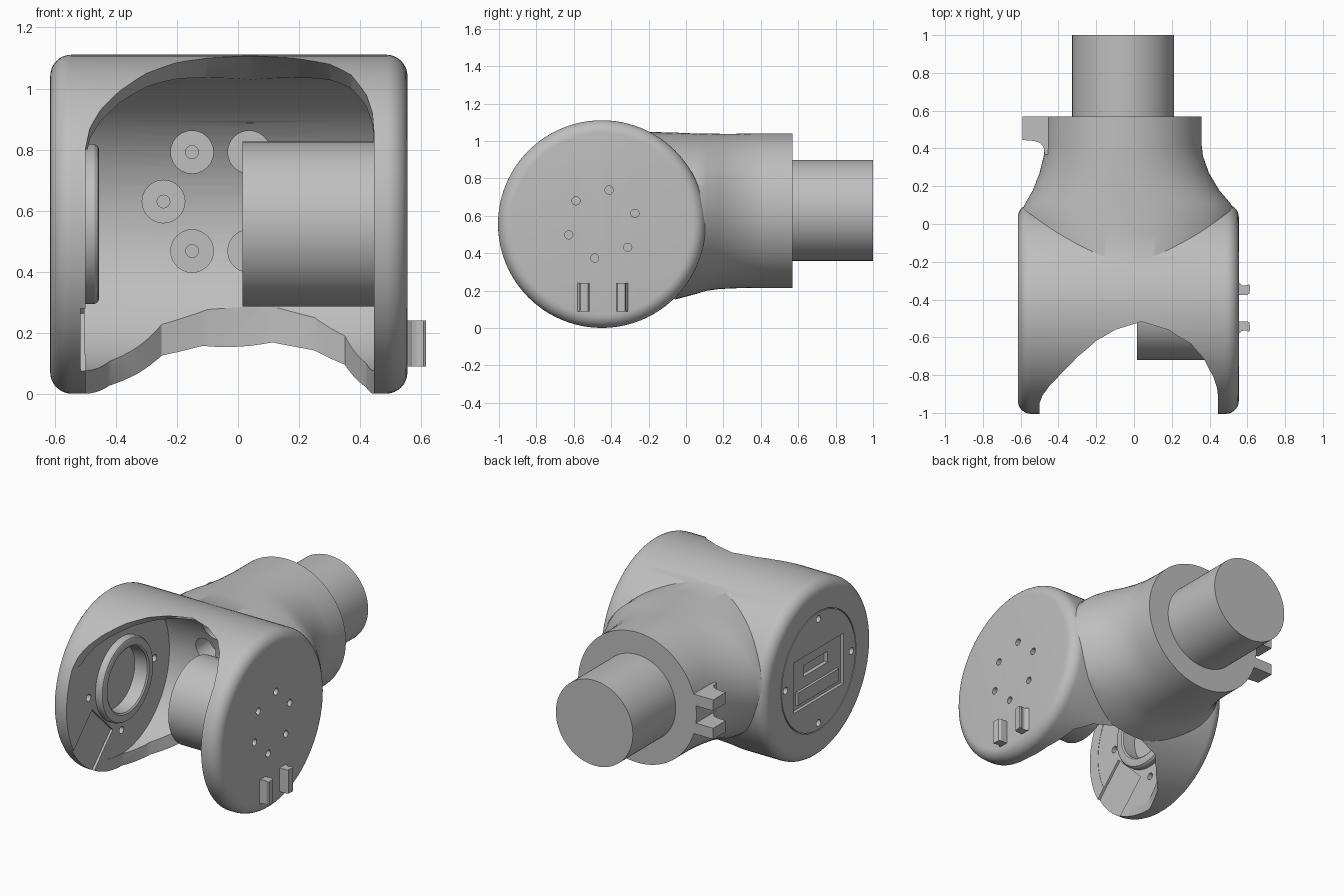
import bpy, bmesh, math
from mathutils import Vector

cube = bpy.data.objects.get("Cube")
if cube:
    bpy.data.objects.remove(cube, do_unlink=True)

grey = bpy.data.materials.new("light_grey")
grey.use_nodes = True
grey.diffuse_color = (0.52, 0.52, 0.52, 1)
grey.node_tree.nodes["Principled BSDF"].inputs["Base Color"].default_value = (0.52, 0.52, 0.52, 1)

DRUM_Y, DRUM_Z, DRUM_R = -0.45, 0.556, 0.555
NECK_X, NECK_Z = -0.057, 0.63
LEFT, RIGHT = -0.615, 0.555          # outer cheek faces
IN_L, IN_R = -0.5, 0.445             # inner cheek faces


def loft(name, rings, closed=False):
    """Skin a list of equal-length rings; closed joins the last ring to the first."""
    bm = bmesh.new()
    loops = [[bm.verts.new(p) for p in ring] for ring in rings]
    pairs = list(zip(loops, loops[1:])) + ([(loops[-1], loops[0])] if closed else [])
    for a, b in pairs:
        n = len(a)
        for i in range(n):
            j = (i + 1) % n
            bm.faces.new((a[i], a[j], b[j], b[i]))
    if not closed:
        caps = [bm.faces.new(loops[0]), bm.faces.new(loops[-1])]
        bmesh.ops.triangulate(bm, faces=caps)
    bmesh.ops.recalc_face_normals(bm, faces=bm.faces)
    mesh = bpy.data.meshes.new(name)
    bm.to_mesh(mesh)
    bm.free()
    mesh.materials.append(grey)
    obj = bpy.data.objects.new(name, mesh)
    bpy.context.collection.objects.link(obj)
    return obj


def ring_x(x, r, y=DRUM_Y, z=DRUM_Z, n=96):
    turn = [2 * math.pi * i / n for i in range(n)]
    return [(x, y + r * math.cos(a), z + r * math.sin(a)) for a in turn]


def ring_y(y, w, h, x=NECK_X, z=NECK_Z, n=96):
    turn = [2 * math.pi * i / n for i in range(n)]
    return [(x + w * math.cos(a), y, z + h * math.sin(a)) for a in turn]


def prism(name, points, axis, low, high):
    """Extrude a 2D outline along x, y or z."""
    def place(p, t):
        q = list(p)
        q.insert("xyz".index(axis), t)
        return q
    return loft(name, [[place(p, t) for p in points] for t in (low, high)])


def rect(a0, b0, a1, b1):
    return [(a0, b0), (a1, b0), (a1, b1), (a0, b1)]


def combine(target, tool, operation="DIFFERENCE"):
    mod = target.modifiers.new("combine", "BOOLEAN")
    mod.object, mod.operation, mod.solver = tool, operation, "EXACT"
    bpy.context.view_layer.objects.active = target
    bpy.ops.object.modifier_apply(modifier=mod.name)
    bpy.data.objects.remove(tool, do_unlink=True)


def smooth(obj):
    bpy.ops.object.select_all(action="DESELECT")
    obj.select_set(True)
    bpy.context.view_layer.objects.active = obj
    bpy.ops.object.shade_smooth_by_angle(angle=math.radians(30))


# Drum with rounded rims
fillet = 0.07
arc = [i * math.pi / 16 for i in range(9)]
profile = [(LEFT + fillet * (1 - math.sin(a)), DRUM_R - fillet * (1 - math.cos(a))) for a in reversed(arc)]
profile += [(RIGHT - fillet * (1 - math.sin(a)), DRUM_R - fillet * (1 - math.cos(a))) for a in arc]
housing = loft("housing", [ring_x(x, r) for x, r in profile])

# Flared neck running back from the drum: y, left x, right x, half height, centre z
stations = [(0.57, -0.472, 0.358, 0.413, 0.628), (0.42, -0.472, 0.358, 0.413, 0.628),
            (0.36, -0.478, 0.365, 0.413, 0.628), (0.27, -0.5, 0.397, 0.413, 0.626),
            (0.18, -0.535, 0.45, 0.415, 0.624), (0.11, -0.575, 0.51, 0.42, 0.62),
            (0.06, -0.6, 0.538, 0.428, 0.612), (-0.05, -0.605, 0.545, 0.445, 0.6),
            (-0.25, -0.58, 0.52, 0.47, 0.58)]
neck = loft("neck", [ring_y(y, (b - a) / 2, h, (a + b) / 2, z) for y, a, b, h, z in stations])
combine(housing, neck, "UNION")

# Round chamber between the cheeks
combine(housing, loft("chamber", [ring_x(IN_L - 0.002, 0.48), ring_x(IN_R + 0.002, 0.48)]))

# Lower swing opening
lower = [(IN_L, -1.2), (IN_L, -0.45), (-0.42, -0.28), (-0.33, -0.19), (-0.25, -0.1), (-0.1, -0.06),
         (0.1, -0.05), (0.25, -0.08), (0.35, -0.14), (0.42, -0.3), (IN_R, -0.45), (IN_R, -1.2)]
combine(housing, prism("lower_opening", lower, "z", -0.2, 0.8))

# Upper arched opening, swept inward and down
arch = [(IN_L, 0.7), (IN_L, 0.8), (-0.485, 0.87), (-0.45, 0.93), (-0.39, 0.99), (-0.3, 1.05), (-0.2, 1.085),
        (-0.1, 1.1), (0.04, 1.107), (0.18, 1.1), (0.3, 1.08), (0.37, 1.045), (0.42, 0.98),
        (0.44, 0.92), (IN_R, 0.86), (IN_R, 0.7)]
edge = [Vector((x, DRUM_Y - math.sqrt(DRUM_R ** 2 - (z - DRUM_Z) ** 2), z)) for x, z in arch]
sweep = Vector((0, 0.42, -0.22))
combine(housing, loft("upper_opening", [[p - sweep for p in edge], [p + sweep for p in edge]]))

# Bolt pockets in the back wall
for k in range(6):
    a = k * math.pi / 3
    x, z = NECK_X + 0.187 * math.cos(a), NECK_Z + 0.187 * math.sin(a)
    combine(housing, loft("pocket", [ring_y(y, 0.07, 0.07, x, z, 24) for y in (-0.2, 0.16)]))
    combine(housing, loft("bolt_hole", [ring_y(y, 0.021, 0.021, x, z, 16) for y in (0.1, 0.22)]))

# Six holes in the right cheek
for k in range(6):
    a = math.radians(78 + 60 * k)
    y, z = DRUM_Y + 0.186 * math.cos(a), DRUM_Z + 0.186 * math.sin(a)
    combine(housing, loft("cheek_hole", [ring_x(x, 0.022, y, z, 16) for x in (RIGHT - 0.05, RIGHT + 0.1)]))

# Four through holes in the left cheek
for k in range(4):
    a = k * math.pi / 2
    y, z = DRUM_Y + 0.33 * math.cos(a), DRUM_Z + 0.33 * math.sin(a)
    combine(housing, loft("through_hole", [ring_x(x, 0.022, y, z, 16) for x in (LEFT - 0.1, IN_L + 0.1)]))

# Fine circular groove and panel recess on the left cheek
groove = [ring_x(x, r) for x, r in ((LEFT - 0.02, 0.37), (LEFT + 0.01, 0.37), (LEFT + 0.01, 0.376), (LEFT - 0.02, 0.376))]
combine(housing, loft("groove", groove, closed=True))
combine(housing, prism("panel", rect(-0.7, 0.38, -0.2, 0.7), "x", LEFT - 0.1, LEFT + 0.02))
combine(housing, prism("window", rect(-0.57, 0.56, -0.33, 0.63), "x", LEFT - 0.1, LEFT + 0.045))

# Shallow bearing seat and diagonal channel on the inner left cheek
combine(housing, loft("seat", [ring_x(x, 0.2) for x in (IN_L - 0.05, IN_L + 0.1)]))
out, side = Vector((-0.707, -0.707)), Vector((0.707, -0.707))
hub = Vector((DRUM_Y, DRUM_Z))
channel = [hub + out * r + side * s for r, s in ((0.27, -0.145), (0.8, -0.145), (0.8, 0.145), (0.27, 0.145))]
combine(housing, prism("channel", channel, "x", IN_L - 0.016, IN_L + 0.1))
smooth(housing)

# Bar standing in the panel recess
smooth(prism("panel_bar", rect(-0.66, 0.41, -0.25, 0.49), "x", LEFT + 0.004, LEFT + 0.03))

# Bearing ring, inner spindle and rear shaft
lip = [(IN_L - 0.01, 0.2), (IN_L - 0.01, 0.262), (-0.47, 0.262), (-0.459, 0.255), (-0.455, 0.245), (-0.455, 0.21), (-0.462, 0.2)]
smooth(loft("bearing_ring", [ring_x(x, r) for x, r in lip], closed=True))
smooth(loft("spindle", [ring_x(0.015, 0.27), ring_x(IN_R + 0.02, 0.27)]))
smooth(loft("rear_shaft", [ring_y(0.55, 0.27, 0.27), ring_y(1.0, 0.27, 0.27)]))

# Pair of small hooks on the right cheek, with a flared foot
for y, s, side_name in ((-0.345, 1, "back"), (-0.545, -1, "front")):
    foot = [(0.54, -0.03), (0.6, -0.03), (0.612, -0.022), (0.615, 0.02), (0.608, 0.025),
            (0.585, 0.018), (0.57, 0.022), (0.56, 0.032), (0.54, 0.04)]
    smooth(prism(side_name + "_hook", [(x, y + s * v) for x, v in foot], "z", 0.09, 0.24))

# Pair of clamp lugs beside the neck flange
for dz, level in ((0.09, "upper"), (-0.09, "lower")):
    lug = [(-0.4, 0.57), (-0.59, 0.57), (-0.59, 0.445), (-0.53, 0.44), (-0.495, 0.428),
           (-0.478, 0.405), (-0.474, 0.37), (-0.4, 0.36)]
    smooth(prism(level + "_lug", lug, "z", NECK_Z + dz - 0.035, NECK_Z + dz + 0.035))
